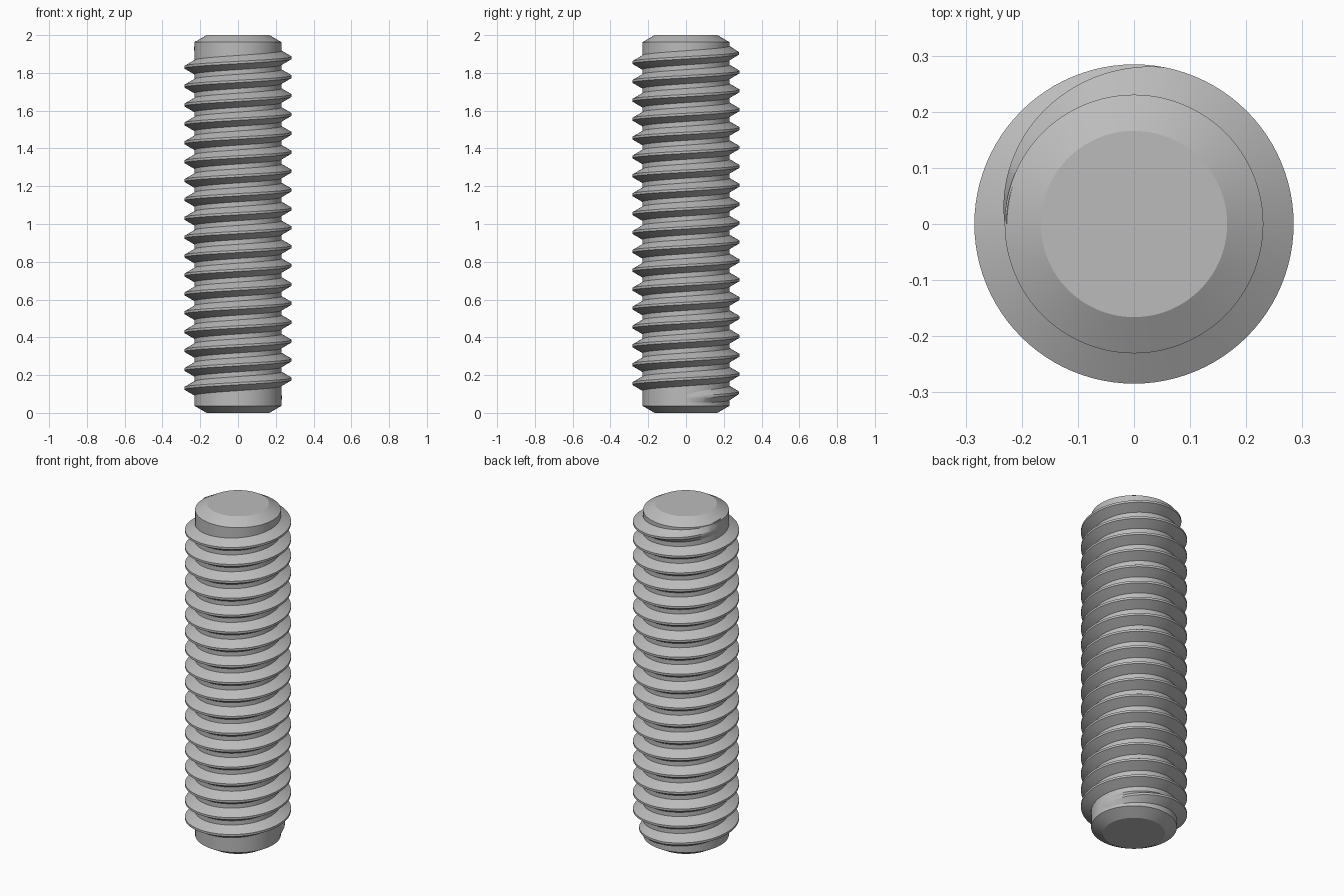
import bpy, bmesh, math

if "Cube" in bpy.data.objects:
    bpy.data.objects.remove(bpy.data.objects["Cube"])

HEIGHT, ROOT, CREST, PITCH = 2.0, 0.2305, 0.2845, 0.1
TIP, CHAMFER = 0.166, 0.0375       # end face radius and chamfer height
SEG = 96                           # segments per turn
TURNS, START_Z = 18.5, 0.08        # helix starts on the +x side
FADE = 100 / 360                   # run-out length in turns

steel = bpy.data.materials.new("plain steel grey")
steel.use_nodes = True
grey = (0.5, 0.5, 0.5, 1)
steel.diffuse_color = grey
steel.node_tree.nodes["Principled BSDF"].inputs["Base Color"].default_value = grey


def skin(name, rings, closed_ring):
    """Bridge successive rings of points, cap both ends and shade by angle."""
    bm = bmesh.new()
    loops = [[bm.verts.new(p) for p in ring] for ring in rings]
    n = len(loops[0])
    for a, b in zip(loops, loops[1:]):
        for i in range(n):
            j = (i + 1) % n
            bm.faces.new((a[i], a[j], b[j], b[i]))
    bm.faces.new(loops[0])
    bm.faces.new(loops[-1])
    bmesh.ops.recalc_face_normals(bm, faces=bm.faces)
    mesh = bpy.data.meshes.new(name)
    bm.to_mesh(mesh)
    bm.free()
    mesh.materials.append(steel)
    ob = bpy.data.objects.new(name, mesh)
    bpy.context.collection.objects.link(ob)
    bpy.ops.object.select_all(action='DESELECT')
    ob.select_set(True)
    bpy.context.view_layer.objects.active = ob
    bpy.ops.object.shade_smooth_by_angle(angle=math.radians(25))
    return ob


def polar(r, turn, z):
    a = math.tau * turn
    return (r * math.cos(a), r * math.sin(a), z)


# Chamfered cylindrical core
profile = [(TIP, 0), (ROOT, CHAMFER), (ROOT, HEIGHT - CHAMFER), (TIP, HEIGHT)]
skin("core_rod", [[polar(r, i / SEG, z) for i in range(SEG)] for r, z in profile], True)

# Right-handed helical thread with a narrow flat crest, fading out at both ends
base_r = ROOT - 0.004
base_half, crest_half = PITCH * 0.398, PITCH / 16
rings = []
for i in range(int(TURNS * SEG) + 1):
    turn = i / SEG
    fade = min(1, turn / FADE, (TURNS - turn) / FADE)
    r = ROOT + (CREST - ROOT) * fade
    z = START_Z + PITCH * turn
    section = [(base_r, -base_half), (r, -crest_half), (r, crest_half), (base_r, base_half)]
    rings.append([polar(pr, turn, z + dz) for pr, dz in section])
skin("helical_thread", rings, False)
